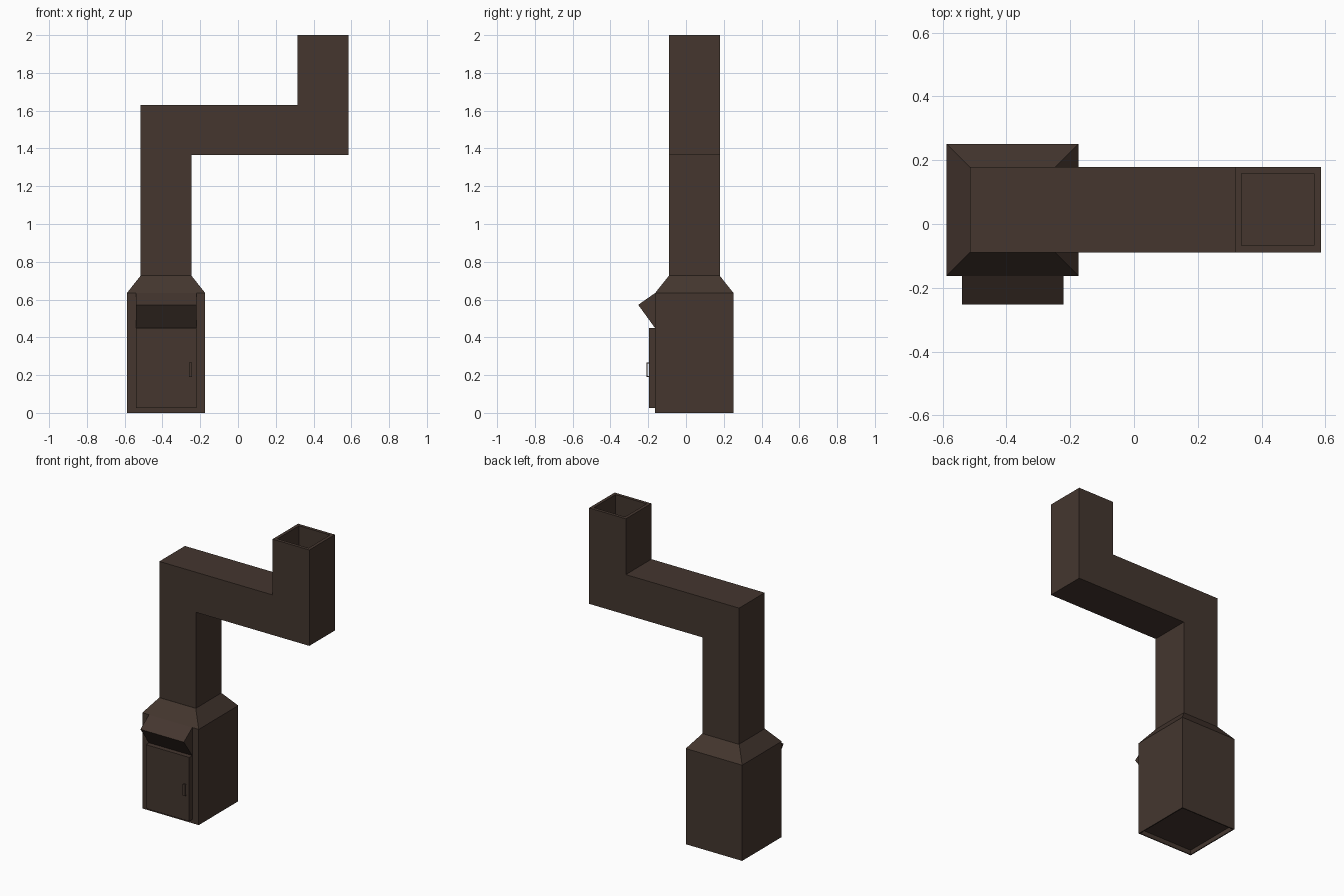
import bpy, bmesh
from mathutils import Vector

if "Cube" in bpy.data.objects:
    bpy.data.objects.remove(bpy.data.objects["Cube"])

metal = bpy.data.materials.new("dark_brown_metal")
metal.diffuse_color = (0.058, 0.037, 0.028, 1)
metal.use_nodes = True
metal.node_tree.nodes["Principled BSDF"].inputs["Base Color"].default_value = metal.diffuse_color


def finish(name, bm):
    bmesh.ops.recalc_face_normals(bm, faces=bm.faces)
    me = bpy.data.meshes.new(name)
    bm.to_mesh(me)
    bm.free()
    me.materials.append(metal)
    ob = bpy.data.objects.new(name, me)
    bpy.context.collection.objects.link(ob)
    return ob


def box_into(bm, lo, hi):
    geo = bmesh.ops.create_cube(bm, size=1)
    for v in geo["verts"]:
        v.co = Vector([(a + b) / 2 + c * (b - a) for a, b, c in zip(lo, hi, v.co)])


def extrude_face(bm, face, offset):
    geo = bmesh.ops.extrude_discrete_faces(bm, faces=[face])
    f = geo["faces"][0]
    bmesh.ops.translate(bm, verts=f.verts, vec=offset)
    return f


def square_loft(name, cx, cy, rings):
    """Stack of square rings (half width, z), capped at both ends."""
    bm = bmesh.new()
    loops = [[bm.verts.new((cx + sx * h, cy + sy * h, z))
              for sx, sy in ((-1, -1), (1, -1), (1, 1), (-1, 1))] for h, z in rings]
    for a, b in zip(loops, loops[1:]):
        for i in range(4):
            j = (i + 1) % 4
            bm.faces.new((a[i], a[j], b[j], b[i]))
    bm.faces.new(loops[0])
    bm.faces.new(loops[-1])
    return finish(name, bm)


def prism_x(name, profile, x0, x1):
    """Extrude a (y, z) profile along x."""
    bm = bmesh.new()
    f = bm.faces.new([bm.verts.new((x0, y, z)) for y, z in profile])
    geo = bmesh.ops.extrude_face_region(bm, geom=[f])
    bmesh.ops.translate(bm, verts=[v for v in geo["geom"] if isinstance(v, bmesh.types.BMVert)],
                        vec=(x1 - x0, 0, 0))
    return finish(name, bm)


# Bin body with recessed underside and tapered collar
square_loft("body", -0.381, 0.044,
            [(0.2, 0.03), (0.2, 0.0), (0.207, 0.0), (0.207, 0.635), (0.134, 0.727)])

# Stepped square duct, extruded from its side profile
bm = bmesh.new()
outline = [(-0.515, 0.725), (-0.247, 0.725), (-0.247, 1.364), (0.586, 1.364),
           (0.586, 2.0), (0.316, 2.0), (0.316, 1.63), (-0.515, 1.63)]
f = bm.faces.new([bm.verts.new((x, -0.089, z)) for x, z in outline])
geo = bmesh.ops.extrude_face_region(bm, geom=[f])
bmesh.ops.translate(bm, verts=[v for v in geo["geom"] if isinstance(v, bmesh.types.BMVert)],
                    vec=(0, 0.268, 0))
bmesh.ops.recalc_face_normals(bm, faces=bm.faces)
# Hollow mouth of the duct
top = max(bm.faces, key=lambda q: q.calc_center_median().z)
bmesh.ops.inset_region(bm, faces=[top], thickness=0.03)
bmesh.ops.translate(bm, verts=extrude_face(bm, top, (0, 0, -0.6)).verts, vec=(0, 0, 0))
finish("duct", bm)

# Chute hatch above the door
prism_x("hatch", [(-0.163, 0.635), (-0.253, 0.572), (-0.163, 0.448)], -0.539, -0.221)

# Door
bm = bmesh.new()
box_into(bm, (-0.539, -0.196, 0.025), (-0.221, -0.16, 0.449))
finish("door", bm)

# Door handle: bar on two posts
bm = bmesh.new()
box_into(bm, (-0.26, -0.208, 0.19), (-0.243, -0.203, 0.266))
for z in (0.19, 0.261):
    box_into(bm, (-0.26, -0.204, z), (-0.243, -0.195, z + 0.005))
finish("door_handle", bm)
